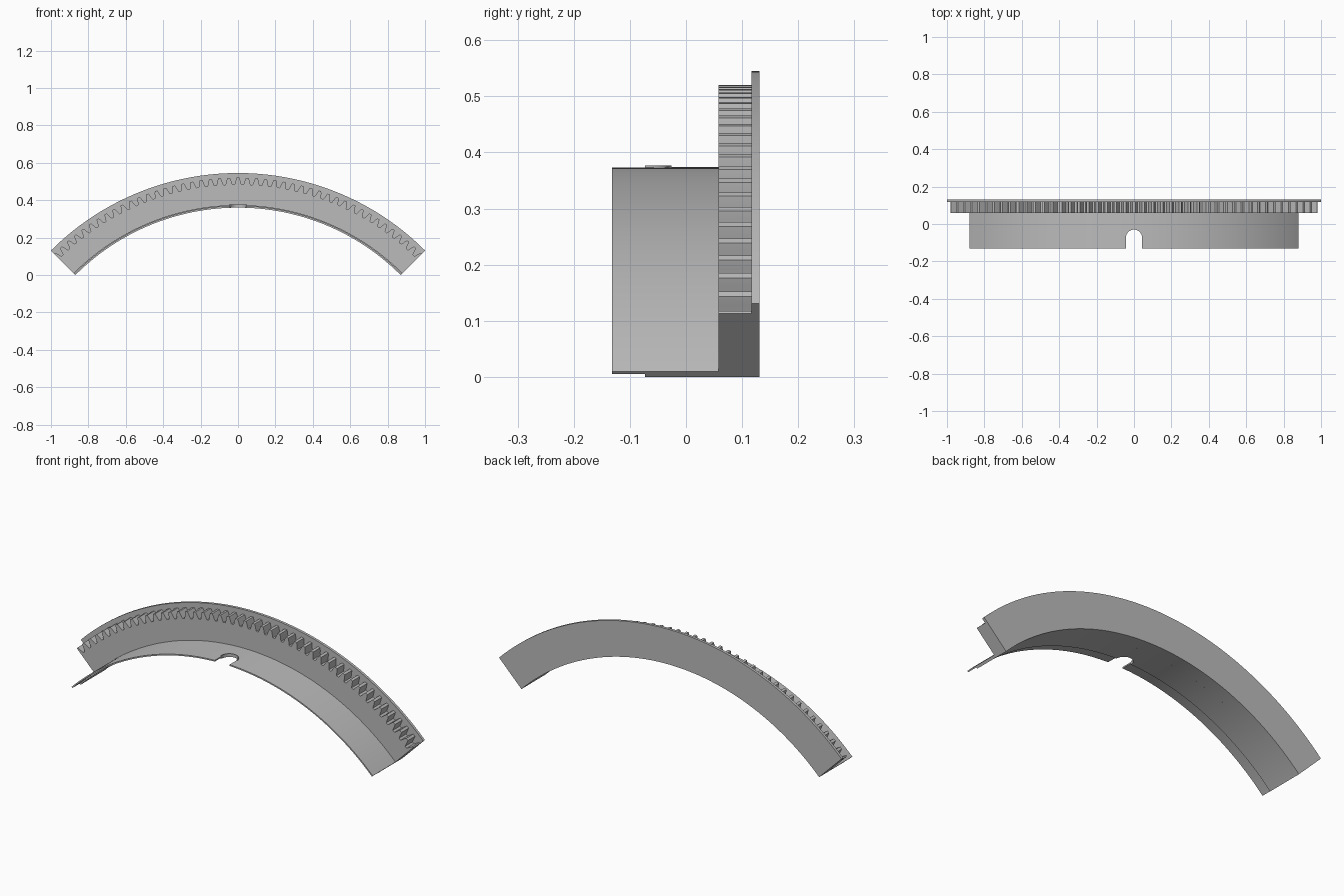
import bpy, bmesh
from math import sin, cos, pi, radians

cube = bpy.data.objects.get("Cube")
if cube:
    bpy.data.objects.remove(cube, do_unlink=True)

AXIS_Z = -0.869          # height of the arc centre
HALF = radians(45)       # half of the sector angle
R_IN, R_FLANGE, R_ROOT, R_TIP, R_PLATE = 1.229, 1.243, 1.353, 1.389, 1.414
Y_FRONT, Y_STEP, Y_GEAR, Y_PLATE, Y_BACK = -0.132, -0.073, 0.058, 0.117, 0.131
TEETH = 44
NOTCH_R = 0.043

grey = bpy.data.materials.new("plain_grey")
grey.use_nodes = True
grey.diffuse_color = (0.5, 0.5, 0.5, 1)
grey.node_tree.nodes["Principled BSDF"].inputs["Base Color"].default_value = (0.5, 0.5, 0.5, 1)


def finish(name, bm):
    bmesh.ops.recalc_face_normals(bm, faces=bm.faces)
    mesh = bpy.data.meshes.new(name)
    bm.to_mesh(mesh)
    bm.free()
    mesh.materials.append(grey)
    obj = bpy.data.objects.new(name, mesh)
    bpy.context.collection.objects.link(obj)
    return obj


def smooth(obj):
    bpy.ops.object.select_all(action='DESELECT')
    obj.select_set(True)
    bpy.context.view_layer.objects.active = obj
    bpy.ops.object.shade_smooth_by_angle(angle=radians(25))


def sweep(name, sections):
    """Join (angle, [(radius, y), ...]) sections around the arc axis."""
    bm = bmesh.new()
    loops = [[bm.verts.new((r * sin(a), y, AXIS_Z + r * cos(a))) for r, y in loop]
             for a, loop in sections]
    for p, q in zip(loops, loops[1:]):
        n = len(p)
        for i in range(n):
            j = (i + 1) % n
            bm.faces.new((p[i], p[j], q[j], q[i]))
    bm.faces.new(loops[0])
    bm.faces.new(loops[-1])
    return finish(name, bm)


def prism(name, outline, z0, z1):
    """Extrude an (x, y) outline upwards."""
    bm = bmesh.new()
    face = bm.faces.new([bm.verts.new((x, y, z0)) for x, y in outline])
    top = bmesh.ops.extrude_face_region(bm, geom=[face])["geom"]
    bmesh.ops.translate(bm, vec=(0, 0, z1 - z0),
                        verts=[v for v in top if isinstance(v, bmesh.types.BMVert)])
    return finish(name, bm)


def box_loop(r0, r1, y0, y1):
    return [(r0, y0), (r1, y0), (r1, y1), (r0, y1)]


def half_circle(r):
    return [(r * cos(pi * i / 24), Y_STEP + r * sin(pi * i / 24)) for i in range(25)]


arc = [-HALF + 2 * HALF * i / 90 for i in range(91)]

# Back plate
smooth(sweep("back_plate", [(a, box_loop(R_IN, R_PLATE, Y_PLATE, Y_BACK)) for a in arc]))

# Toothed sector: half teeth at both ends, slightly curved flanks
pitch = 2 * HALF / TEETH
flank = [(-0.38, 0), (-0.31, 0.25), (-0.24, 0.6), (-0.135, 1)]
flank += [(-u, h) for u, h in reversed(flank)]
rim = [(-HALF, R_TIP)]
for k in range(TEETH + 1):
    for u, h in flank:
        a = -HALF + (k + u) * pitch
        if abs(a) < HALF:
            rim.append((a, R_ROOT + h * (R_TIP - R_ROOT)))
rim.append((HALF, R_TIP))
smooth(sweep("toothed_sector", [(a, box_loop(R_IN, r, Y_GEAR, Y_PLATE)) for a, r in rim]))

# Curved flange, thinner along its front edge
step_r = 1.236
profile = [(step_r, Y_FRONT), (R_FLANGE, Y_FRONT), (R_FLANGE, Y_GEAR),
           (R_IN, Y_GEAR), (R_IN, Y_STEP), (step_r, Y_STEP)]
flange = sweep("curved_flange", [(a, profile) for a in arc])

# Round-ended notch in the flange
slot = half_circle(NOTCH_R) + [(-NOTCH_R, Y_FRONT - 0.1), (NOTCH_R, Y_FRONT - 0.1)]
cutter = prism("notch_cutter", slot, 0.2, 0.5)
cutter.hide_render = True
cut = flange.modifiers.new("notch", 'BOOLEAN')
cut.operation = 'DIFFERENCE'
cut.solver = 'EXACT'
cut.object = cutter
bpy.context.view_layer.objects.active = flange
bpy.ops.object.modifier_apply(modifier=cut.name)
bpy.data.objects.remove(cutter, do_unlink=True)
smooth(flange)

# Raised lip around the notch
smooth(prism("notch_lip", half_circle(NOTCH_R) + half_circle(NOTCH_R + 0.004)[::-1], 0.362, 0.377))
